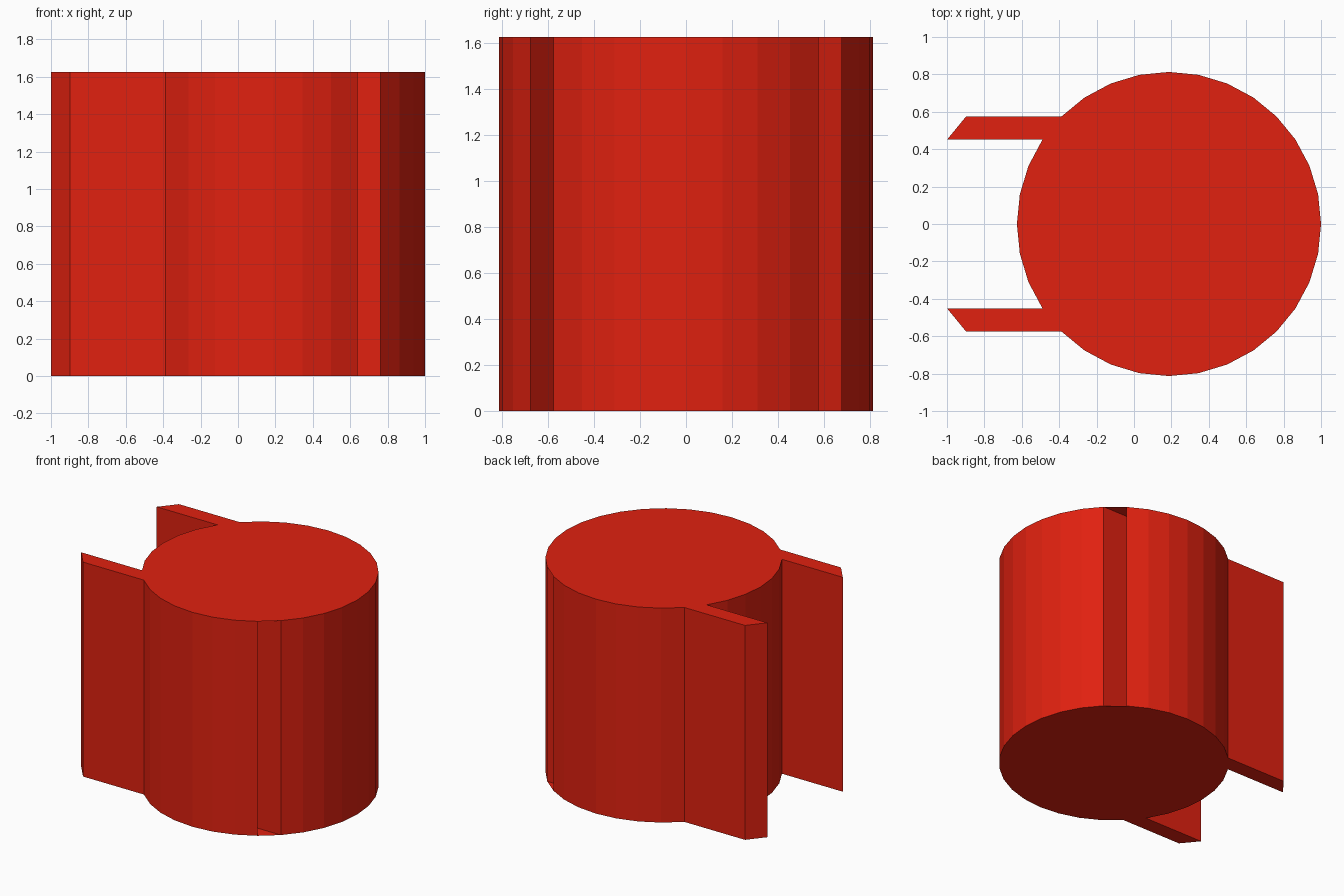
import bpy, bmesh
from math import cos, sin, tau

if "Cube" in bpy.data.objects:
    bpy.data.objects.remove(bpy.data.objects["Cube"])

R, CX, H, SIDES, FIN = 0.813, 0.187, 1.626, 32, 0.51

red = bpy.data.materials.new("red")
red.diffuse_color = (0.75, 0.015, 0.005, 1)
red.use_nodes = True
red.node_tree.nodes["Principled BSDF"].inputs["Base Color"].default_value = red.diffuse_color


def rim(k):
    a = tau * k / SIDES
    return (CX + R * cos(a), R * sin(a))


def finish(bm, name):
    mesh = bpy.data.meshes.new(name)
    bm.to_mesh(mesh)
    bm.free()
    mesh.materials.append(red)
    obj = bpy.data.objects.new(name, mesh)
    bpy.context.collection.objects.link(obj)
    return obj


def wall(bm, a, b, flip=False):
    pts = [(*a, 0), (*b, 0), (*b, H), (*a, H)]
    bm.faces.new([bm.verts.new(p) for p in (pts[::-1] if flip else pts)])


def cap(bm, outline, z, flip=False):
    pts = [(x, y, z) for x, y in outline]
    bm.faces.new([bm.verts.new(p) for p in (pts[::-1] if flip else pts)])


# Drum: two open slots on the right, and no skin where the fins join
drum = bmesh.new()
ring = [rim(k) for k in range(SIDES)]
open_sides = {4, 12, SIDES - 5, SIDES - 13}
for k in range(SIDES):
    if k not in open_sides:
        wall(drum, ring[k], ring[(k + 1) % SIDES])
cap(drum, ring, H)
cap(drum, ring, 0, True)
bmesh.ops.remove_doubles(drum, verts=drum.verts, dist=1e-4)
finish(drum, "drum")

# Fins: one drum facet drawn out to the left; outer wall runs through to the slot
for side, name in ((1, "back_fin"), (-1, "front_fin")):
    flip = side < 0
    a, d = rim(12), rim(13)
    outline = [a, (a[0] - FIN, a[1]), (d[0] - FIN, d[1]), d]
    path = [(x, y * side) for x, y in [rim(4)] + outline]
    fin = bmesh.new()
    for p, q in zip(path, path[1:]):
        wall(fin, p, q, flip)
    cap(fin, path[1:], H, flip)
    cap(fin, path[1:], 0, not flip)
    bmesh.ops.remove_doubles(fin, verts=fin.verts, dist=1e-4)
    finish(fin, name)
